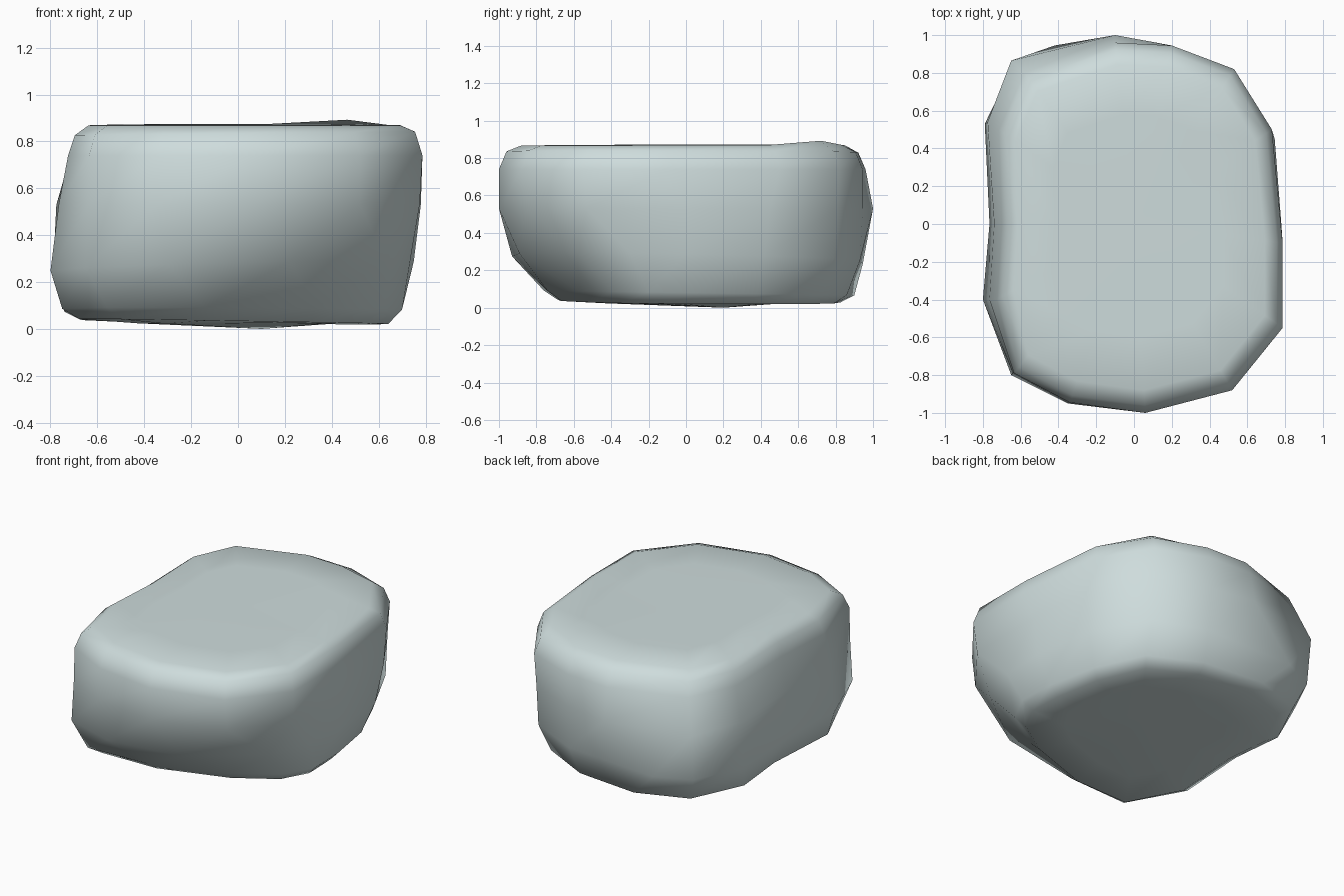
import bpy, bmesh

if "Cube" in bpy.data.objects:
    bpy.data.objects.remove(bpy.data.objects["Cube"])

# Cross-sections of the boulder, counter-clockwise from the right side
LOW = [(.69, .05), (.63, .38), (.49, .7), (.17, .86), (-.25, .9), (-.58, .78), (-.74, .45),
       (-.71, .1), (-.75, -.4), (-.56, -.76), (-.14, -.74), (.33, -.57), (.6, -.39), (.7, -.2)]
BELLY = [(.75, .0), (.705, .42), (.52, .79), (.2, .93), (-.42, .945), (-.64, .84), (-.79, .53),
         (-.765, .0), (-.8, -.4), (-.65, -.8), (-.3, -.93), (.22, -.89), (.63, -.58), (.735, -.3)]
MID = [(.78, .0), (.745, .45), (.52, .81), (.2, .945), (-.1, 1.0), (-.65, .865), (-.775, .54),
       (-.74, .0), (-.765, -.4), (-.64, -.79), (-.35, -.95), (.06, -1.0), (.52, -.85), (.775, -.53)]
HIGH = [(.787, -.1), (.73, .5), (.53, .82), (.2, .945), (-.1, .96), (-.58, .8), (-.715, .5),
        (-.7, .0), (-.725, -.4), (-.635, -.79), (-.34, -.945), (.06, -1.0), (.52, -.88), (.787, -.55)]


def scaled(ring, f, cx=0, cy=0):
    return [(cx + (x - cx) * f, cy + (y - cy) * f) for x, y in ring]


# (outline, height, slope of the height along x and y)
levels = [
    (scaled(LOW, .6, .05, .1), .025, 0, .005),
    (scaled(LOW, .91, .05, .08), .03, -.015, -.006),
    (LOW, .08, 0, -.015),
    (BELLY, .265, .03, -.02),
    (MID, .53, 0, 0),
    (HIGH, .74, 0, 0),
    (scaled(HIGH, .96), .832, .01, -.003),
    (scaled(HIGH, .88), .869, 0, .002),
    (scaled(HIGH, .6), .872, 0, .003),
]

# Boulder body: rings joined by side faces, closed with fans
bm = bmesh.new()
rings = [[bm.verts.new((x, y, z + sx * x + sy * y)) for x, y in pts]
         for pts, z, sx, sy in levels]
n = len(rings[0])
for a, b in zip(rings, rings[1:]):
    for i in range(n):
        j = (i + 1) % n
        bm.faces.new((a[i], a[j], b[j], b[i]))
base = bm.verts.new((.1, .2, 0))
crown = bm.verts.new((0, 0, .873))
for i in range(n):
    j = (i + 1) % n
    bm.faces.new((base, rings[0][j], rings[0][i]))
    bm.faces.new((crown, rings[-1][i], rings[-1][j]))
# Small raised bump on the back right of the top rim
rings[-2][2].co.z += .022
bmesh.ops.recalc_face_normals(bm, faces=bm.faces)
for f in bm.faces:
    f.smooth = True

mesh = bpy.data.meshes.new("boulder")
bm.to_mesh(mesh)
bm.free()
boulder = bpy.data.objects.new("boulder", mesh)
bpy.context.collection.objects.link(boulder)

stone = bpy.data.materials.new("pale grey stone")
stone.diffuse_color = (.62, .72, .72, 1)
stone.use_nodes = True
stone.node_tree.nodes["Principled BSDF"].inputs["Base Color"].default_value = stone.diffuse_color
mesh.materials.append(stone)
